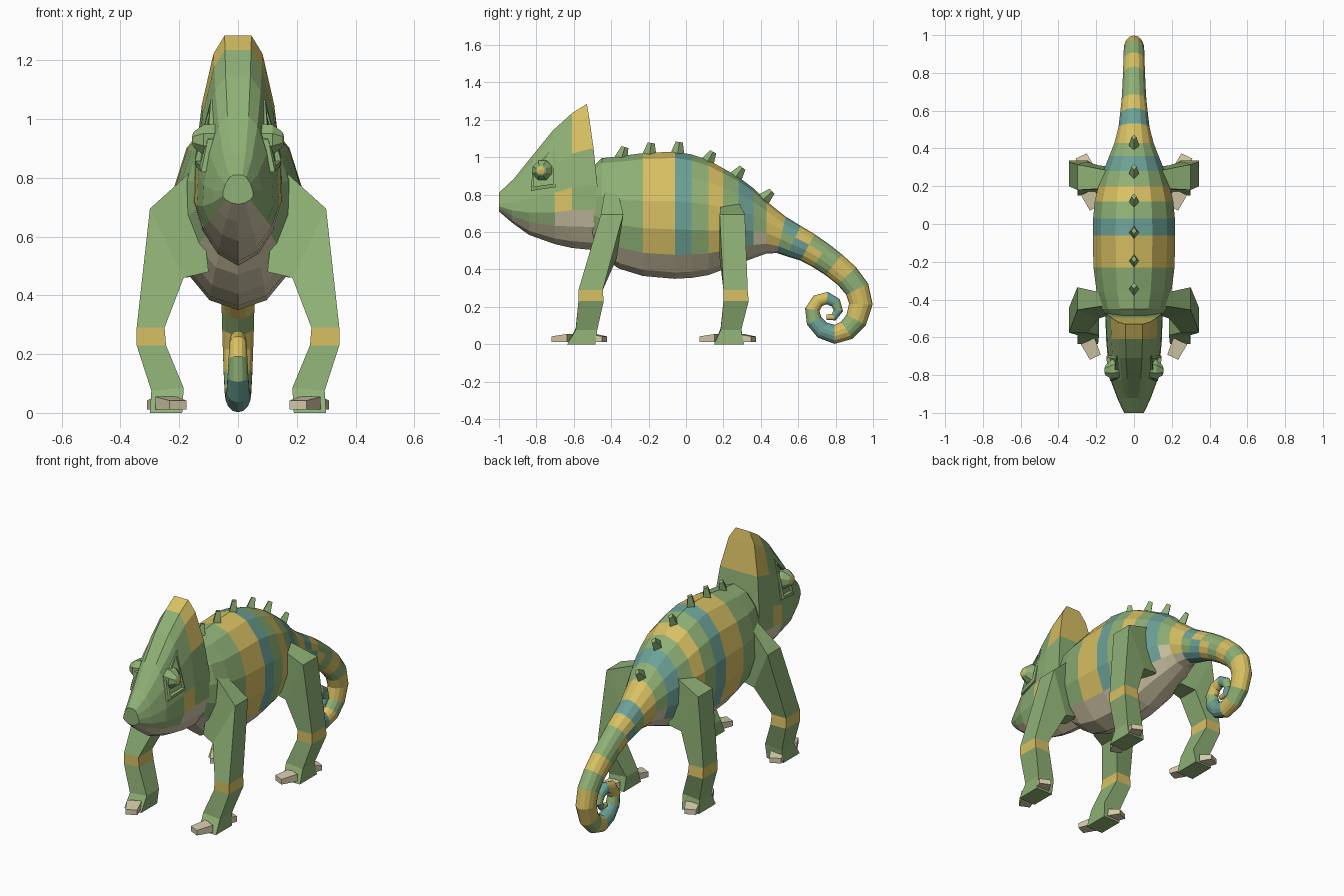
import bpy, bmesh, math
from mathutils import Vector

if "Cube" in bpy.data.objects:
    bpy.data.objects.remove(bpy.data.objects["Cube"])

COLOURS = {
    "green": (0.275, 0.44, 0.18), "yellow": (0.69, 0.53, 0.125), "teal": (0.15, 0.36, 0.31),
    "cream": (0.66, 0.59, 0.40)}
MATS = []
for name, c in COLOURS.items():
    m = bpy.data.materials.new(name)
    m.diffuse_color = (*c, 1)
    m.use_nodes = True
    m.node_tree.nodes["Principled BSDF"].inputs["Base Color"].default_value = m.diffuse_color
    MATS.append(m)
G, Y, T, C = range(4)


def loft(name, rings, colour, caps=True, mirror=False, cyclic=False):
    """Skin equal-sized rings; colour(segment, side) gives the material index."""
    bm = bmesh.new()
    vs = [[bm.verts.new(p) for p in r] for r in rings]
    n, k = len(vs[0]), len(vs)
    for i in range(k if cyclic else k - 1):
        a, b = vs[i], vs[(i + 1) % k]
        for j in range(n if n > 2 else 1):
            f = bm.faces.new((a[j], a[(j + 1) % n], b[(j + 1) % n], b[j]))
            f.material_index = colour(i, j)
    if caps and not cyclic:
        bm.faces.new(vs[0][::-1]).material_index = colour(0, 0)
        bm.faces.new(vs[-1]).material_index = colour(k - 2, 0)
    bmesh.ops.recalc_face_normals(bm, faces=bm.faces)
    me = bpy.data.meshes.new(name)
    bm.to_mesh(me)
    bm.free()
    for m in MATS:
        me.materials.append(m)
    ob = bpy.data.objects.new(name, me)
    bpy.context.collection.objects.link(ob)
    if mirror:
        ob.modifiers.new("mirror", "MIRROR").use_axis[0] = True
    return ob


# Body and curled tail: one loft along a spine (y, z, half width, half height)
body = [(-.52, .93, .55, .13), (-.45, .995, .47, .175), (-.36, 1.005, .405, .203),
        (-.23, 1.022, .365, .22), (-.06, 1.03, .35, .224), (.03, 1.015, .355, .222),
        (.12, .985, .37, .213), (.20, .94, .40, .194), (.28, .895, .43, .167),
        (.36, .835, .46, .134), (.43, .765, .485, .106)]
spine = [(y, (t + b) / 2, w, (t - b) / 2) for y, t, b, w in body]
curl = [(.51, .585, .10), (.575, .552, .09), (.65, .518, .08), (.72, .475, .075), (.79, .425, .071),
        (.86, .365, .068), (.915, .295, .066), (.935, .215, .063), (.91, .13, .059),
        (.86, .075, .055), (.795, .053, .051), (.73, .075, .047), (.685, .125, .043),
        (.675, .185, .039), (.705, .232, .036), (.755, .247, .033), (.80, .222, .029),
        (.815, .18, .025), (.79, .145, .02), (.75, .145, .014)]
spine += [(y, z, r * .84, r) for y, z, r in curl]
SIDES = 14
rings = []
for i, (y, z, w, h) in enumerate(spine):
    a, b = spine[max(i - 1, 0)], spine[min(i + 1, len(spine) - 1)]
    ang = math.atan2(b[1] - a[1], b[0] - a[0])
    if i < 12:                          # body rings stay upright, then lean into the tail
        ang *= .5 if i == 11 else 0
    up = (-math.sin(ang), math.cos(ang))
    ring = []
    for j in range(SIDES):
        t = 2 * math.pi * j / SIDES
        v = -math.cos(t) * h
        ring.append((math.sin(t) * w, y + up[0] * v, z + up[1] * v))
    rings.append(ring)
stripes = [G, G, G, Y, T, G, Y, G, T, G, Y, T, Y, G, G, Y, G, Y, Y, G, Y, T, T, G, Y, Y, T, G, T, Y]


def body_colour(i, j):
    low = min(j, SIDES - 1 - j)
    if i < 11 and low < (3 if i == 9 else 2):
        return C
    if i in (11, 12) and low < 4:      # staggered bands at the tail root
        return G if i == 11 and low > 1 else T
    if i == 13 and low < 4:
        return Y
    return stripes[i]


loft("body_and_tail", rings, body_colour)

# Head with tall rear crest: (bottom y, top y, bottom z, top z, half width)
section = [(0, 0), (.45, .05), (.82, .16), (1, .28), (.97, .45), (.81, .70),
           (.55, .92), (.3, 1.0), (0, 1.0)]
head = [(-1, -1, .71, .81, .052), (-.93, -.92, .65, .885, .086), (-.84, -.82, .585, 1.01, .12),
        (-.7, -.71, .535, 1.145, .14), (-.61, -.61, .515, 1.235, .148), (-.46, -.53, .50, 1.285, .152)]


def head_ring(y0, y1, z0, z1, w):
    half = [(w * u, y0 + (y1 - y0) * f ** 2, z0 + (z1 - z0) * f) for u, f in section]
    return half + [(-x, y, z) for x, y, z in half[-2:0:-1]]


def head_colour(i, j):
    k = min(j, 15 - j)
    if k < (3 if i >= 3 else 2):
        return C
    if (i == 4 and k >= 5) or (i == 3 and k == 3):
        return Y
    return G


hr = [head_ring(*h) for h in head]
loft("head", hr, head_colour, caps=False)
# Closing faces at the snout and behind the crest
loft("snout_tip", [(hr[0][k], hr[0][-k]) for k in range(8)], lambda i, j: G, caps=False)
loft("crest_back", [(hr[-1][k], hr[-1][-k]) for k in range(8)],
     lambda i, j: Y if i >= 5 else G, caps=False)

# Eye turrets, pointing outward
eye_c = Vector((0, -.765, .93))


def circle(x, r, n=8):
    return [(x, eye_c.y + r * math.cos(math.tau * (k + .5) / n) - (x - .1) * .2,
             eye_c.z + r * math.sin(math.tau * (k + .5) / n)) for k in range(n)]


loft("eye_turret", [circle(.07, .058), circle(.118, .055), circle(.15, .03), circle(.154, .022),
                    circle(.157, .008)],
     lambda i, j: (G, G, G, Y)[i], mirror=True)

# Raised rim around each eye socket
corners = [(-.83, .82), (-.82, .93), (-.70, 1.065), (-.695, .84)]


def rim(y, z):
    x = .123 - .22 * (z - .82) + .16 * (y + .76)
    q = Vector((0, y, z)).lerp(eye_c, .2)
    return [(x - .03, y, z), (x + .014, y, z), (x + .018, q.y, q.z), (x - .03, q.y, q.z)]


loft("eye_socket_rim", [rim(*c) for c in corners], lambda i, j: G, cyclic=True, mirror=True)

# Legs: (outer x, outer z, inner x, inner z, outer front y, outer back y, inner front y, inner back y)
front = [(.14, .84, .10, .48, -.43, -.37, -.47, -.37), (.30, .695, .185, .46, -.455, -.335, -.50, -.37),
         (.345, .29, .25, .29, -.575, -.445, -.575, -.445), (.345, .23, .245, .23, -.575, -.44, -.575, -.44),
         (.295, .075, .185, .085, -.59, -.475, -.59, -.475), (.30, 0, .19, 0, -.635, -.485, -.635, -.485)]
back = [(.12, .76, .09, .47, .19, .28, .20, .30), (.30, .695, .185, .46, .18, .315, .18, .31),
        (.345, .29, .25, .29, .20, .33, .20, .33), (.345, .23, .245, .23, .20, .335, .20, .335),
        (.295, .075, .185, .085, .185, .295, .185, .295), (.30, 0, .19, 0, .15, .31, .15, .31)]
for name, leg in (("front_leg", front), ("back_leg", back)):
    loft(name, [[(xo, a, zo), (xo, b, zo), (xi, d, zi), (xi, c, zi)]
                for xo, zo, xi, zi, a, b, c, d in leg],
         lambda i, j: Y if i == 2 else G, mirror=True)


# Flat claws before and behind each foot
def claw(name, x0, y0, x1, y1):
    d = Vector((x1 - x0, y1 - y0, 0)).normalized()
    s = Vector((-d.y, d.x, 0))
    loft(name, [[Vector((x, y, 0)) + s * q + Vector((0, 0, z)) for q, z in
                 ((-w, .012), (w, .012), (w, t), (-w, t))]
                for x, y, w, t in ((x0, y0, .04, .055), (x1, y1, .032, .042))],
         lambda i, j: C, mirror=True)


for name, f, b in (("front", -.62, -.50), ("back", .17, .295)):
    claw(name + "_foot_fore_claw", .245, f, .205, f - .085)
    claw(name + "_foot_rear_claw", .25, b, .28, b + .065)

# Row of spikes along the back, leaning with the slope
for k, (y, z, a) in enumerate([(-.345, .995, .2), (-.195, 1.015, .05), (-.045, 1.02, .05),
                               (.115, .975, .4), (.265, .895, .55), (.415, .775, .7)]):
    n = Vector((0, math.sin(a + .1), math.cos(a + .1)))
    t = Vector((0, n.z, -n.y))
    base = Vector((0, y, z))
    loft(f"back_spike_{k + 1}",
         [[base + n * h + t * (r * 1.35 * cy) + Vector((r * cx, 0, 0))
           for cx, cy in ((1, 0), (0, 1), (-1, 0), (0, -1))]
          for h, r in ((-.02, .028), (.01, .025), (.062, .014))], lambda i, j: G)
